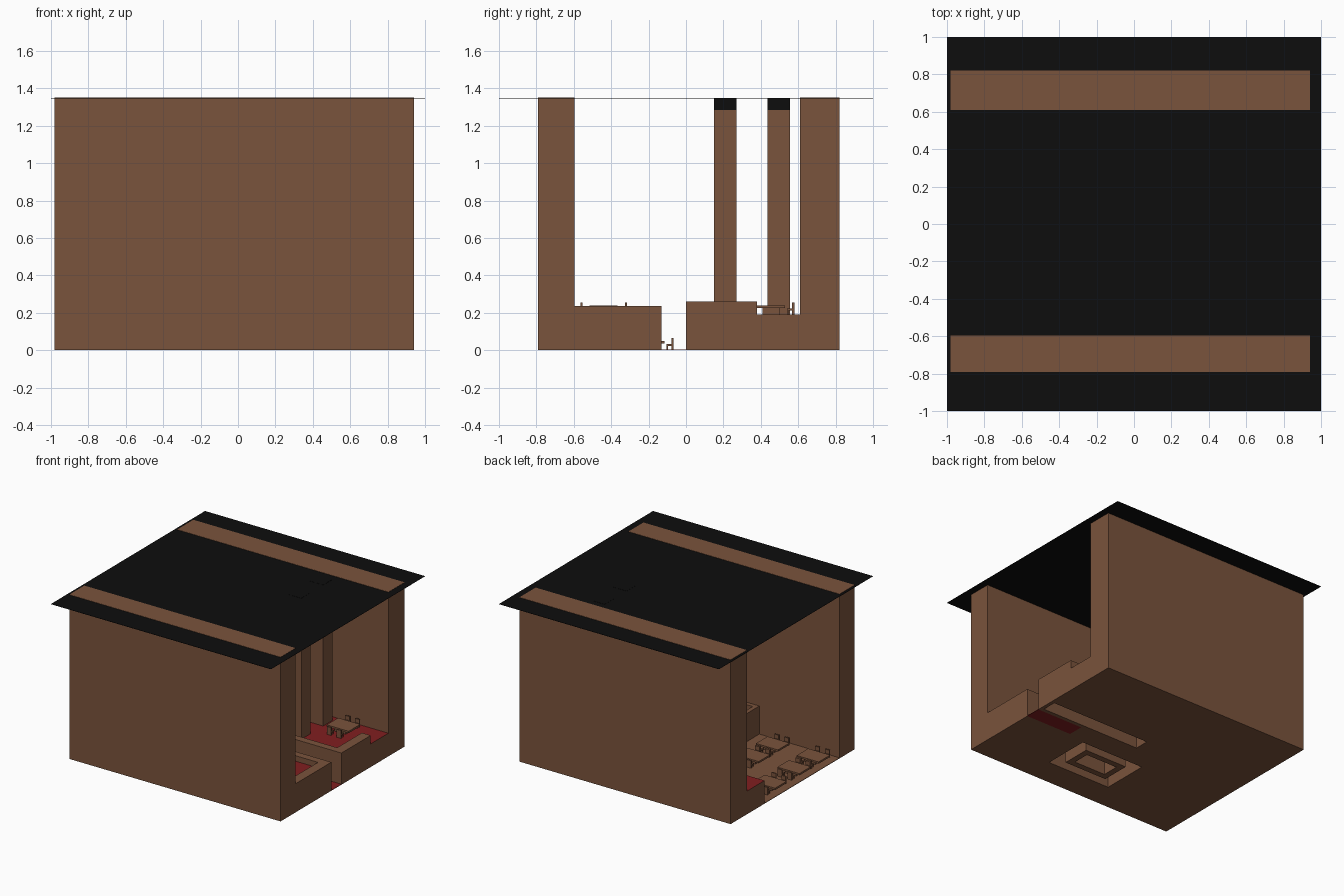
import bpy

if "Cube" in bpy.data.objects:
    bpy.data.objects.remove(bpy.data.objects["Cube"])

def mat(name, c):
    m = bpy.data.materials.new(name)
    m.diffuse_color = (*c, 1)
    m.use_nodes = True
    m.node_tree.nodes["Principled BSDF"].inputs["Base Color"].default_value = m.diffuse_color
    return m

BROWN = mat("brown wood", (0.195, 0.087, 0.045))
BLACK = mat("black roof", (0.004, 0.004, 0.004))
RED = mat("red carpet", (0.22, 0.013, 0.014))

def box(name, x0, x1, y0, y1, z0, z1, m=BROWN, top=None):
    """Axis-aligned box; 'top' optionally colours the upward face."""
    v = [(x, y, z) for z in (z0, z1) for x, y in ((x0, y0), (x1, y0), (x1, y1), (x0, y1))]
    f = [(3, 2, 1, 0), (4, 5, 6, 7)] + [(i, (i + 1) % 4, (i + 1) % 4 + 4, i + 4) for i in range(4)]
    me = bpy.data.meshes.new(name)
    me.from_pydata(v, [], f)
    me.materials.append(m)
    if top:
        me.materials.append(top)
        me.polygons[1].material_index = 1
    ob = bpy.data.objects.new(name, me)
    bpy.context.collection.objects.link(ob)
    return ob

def ring(name, x0, x1, y0, y1, z0, z1, t):
    """Rectangular frame made of four walls."""
    box(name + "_front", x0, x1, y0, y0 + t, z0, z1)
    box(name + "_back", x0, x1, y1 - t, y1, z0, z1)
    box(name + "_left", x0, x0 + t, y0 + t, y1 - t, z0, z1)
    box(name + "_right", x1 - t, x1, y0 + t, y1 - t, z0, z1)

def dining_set(x, y, z):
    """Pedestal table with two chairs on each long side."""
    box("table_top", x - 0.1, x + 0.1, y - 0.075, y + 0.075, z + 0.035, z + 0.05)
    box("table_pedestal", x - 0.05, x + 0.05, y - 0.045, y + 0.045, z, z + 0.035)
    for s in (-1, 1):
        for dx in (-0.045, 0.045):
            cx = x + dx
            ya, yb, yc = y + s * 0.085, y + s * 0.113, y + s * 0.124
            box("chair_seat", cx - 0.02, cx + 0.02, min(ya, yb), max(ya, yb), z + 0.022, z + 0.032)
            box("chair_back", cx - 0.02, cx + 0.02, min(yb, yc), max(yb, yc), z, z + 0.065)
            for lx in (-0.017, 0.011):
                yl = y + s * 0.09
                box("chair_leg", cx + lx, cx + lx + 0.006, yl - 0.003, yl + 0.003, z, z + 0.022)

XL, XR = -0.98, 0.94
H = 1.35

# Side walls and flat roof
box("front_wall", XL, XR, -0.79, -0.595, 0, H)
box("back_wall", XL, XR, 0.61, 0.82, 0, H)
box("roof", -1, 1, -1, 1, H - 0.004, H - 0.002, BLACK)

# Floor pieces and entrance carpet
box("main_floor", XL, -0.25, -0.595, 0.38, 0, 0.004)
box("middle_floor", -0.25, -0.05, -0.13, 0.38, 0, 0.004)
box("corridor_floor", -0.05, 0.52, -0.13, 0, 0, 0.004)
box("entrance_carpet", 0.52, XR, -0.13, 0, 0, 0.004, RED)

# Bar island: open counter with an inner shelf block
ring("bar_counter", -0.25, 0.40, -0.595, -0.13, 0, 0.235, 0.035)
ring("bar_shelf", -0.12, 0.27, -0.48, -0.24, 0, 0.15, 0.05)

# Front raised seating area with rim
box("front_platform", 0.40, XR, -0.595, -0.13, 0, 0.19, BROWN, RED)
box("front_rim_side", 0.40, XR, -0.19, -0.13, 0.19, 0.235)
box("front_rim_end", XR - 0.08, XR, -0.595, -0.19, 0.19, 0.235)
dining_set(0.67, -0.44, 0.19)

# Back raised seating: long strip, then a rimmed area with a hollow slot below
box("back_platform_strip", XL, XR, 0.38, 0.61, 0, 0.19, BROWN, RED)
box("back_platform", -0.05, XR, 0.15, 0.38, 0, 0.19, BROWN, RED)
box("back_platform_deck", -0.05, XR, 0.03, 0.15, 0.15, 0.19, BROWN, RED)
box("back_rim_side", -0.05, XR, 0, 0.06, 0.15, 0.26)
box("back_rim_skirt", -0.05, XR, 0, 0.03, 0, 0.15)
box("back_rim_end", XR - 0.08, XR, 0.06, 0.38, 0.19, 0.26)
box("back_rim_end_skirt", XR - 0.03, XR, 0.03, 0.15, 0, 0.15)
box("back_rim_left", -0.05, 0.0, 0.06, 0.38, 0.19, 0.26)
box("back_rim_left_skirt", -0.05, 0.0, 0.03, 0.15, 0, 0.15)
for x in (0.64, 0.15, -0.30, -0.75):
    dining_set(x, 0.455, 0.19) if x > 0.5 else None

# Columns with black caps
for y in (0.15, 0.435):
    box("column", 0.35, 0.47, y, y + 0.12, 0.19, 1.285)
    box("column_cap", 0.35, 0.47, y, y + 0.12, 1.285, H - 0.001, BLACK)

# Ground floor tables
for x in (-0.85, -0.48):
    for y in (-0.44, -0.19, 0.125):
        dining_set(x, y, 0.0)
